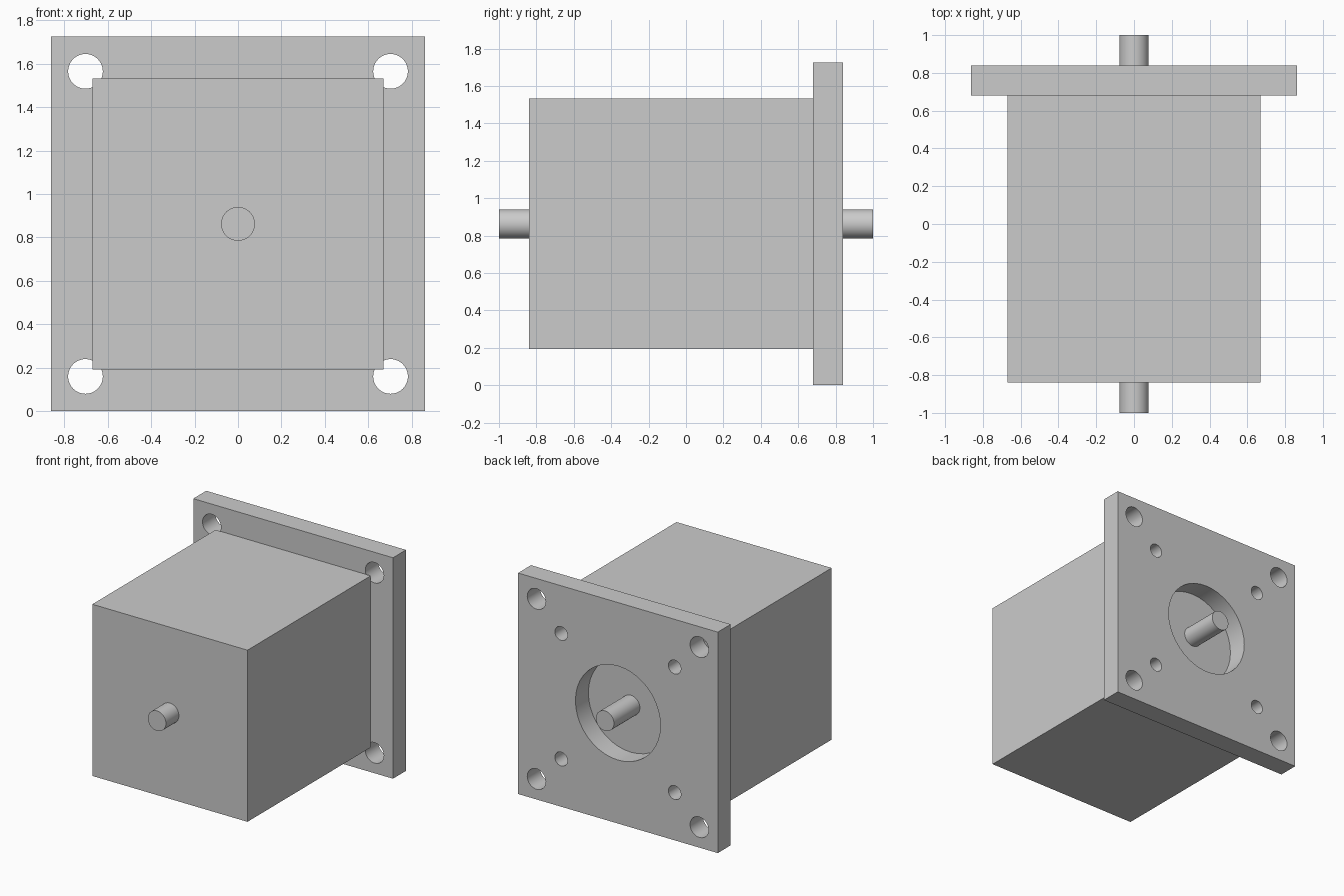
import bpy
from math import radians

if "Cube" in bpy.data.objects:
    bpy.data.objects.remove(bpy.data.objects["Cube"])

CZ = 0.8625            # height of the shaft axis
HALF_PLATE, HALF_BODY = 0.8625, 0.67
Y_FRONT, Y_FACE, Y_BACK = -0.84, 0.68, 0.84


def box(name, half, y0, y1):
    bpy.ops.mesh.primitive_cube_add(size=1, location=(0, (y0 + y1) / 2, CZ))
    ob = bpy.context.object
    ob.name = name
    ob.scale = (2 * half, y1 - y0, 2 * half)
    bpy.ops.object.transform_apply(location=False, rotation=False, scale=True)
    return ob


def rod(name, r, y0, y1, x=0, z=0):
    bpy.ops.mesh.primitive_cylinder_add(
        vertices=40, radius=r, depth=y1 - y0,
        location=(x, (y0 + y1) / 2, CZ + z), rotation=(radians(90), 0, 0))
    ob = bpy.context.object
    ob.name = name
    return ob


# Motor body and double-ended shaft
box("motor_body", HALF_BODY, Y_FRONT, Y_FACE)
shaft = rod("shaft", 0.078, -1, 1)

# Mounting plate, bored for the pilot, corner bolts and motor screws
plate = box("mounting_plate", HALF_PLATE, Y_FACE, Y_BACK)
cutters = [rod("pilot_cutter", 0.367, Y_FACE - 0.1, Y_BACK + 0.1)]
for offset, radius in ((0.703, 0.08), (0.49, 0.054)):
    for sx in (-1, 1):
        for sz in (-1, 1):
            cutters.append(rod("hole_cutter", radius, Y_FACE - 0.1, Y_BACK + 0.1,
                               sx * offset, sz * offset))

bpy.context.view_layer.objects.active = plate
for cutter in cutters:
    mod = plate.modifiers.new("hole", 'BOOLEAN')
    mod.operation = 'DIFFERENCE'
    mod.solver = 'EXACT'
    mod.object = cutter
    bpy.ops.object.modifier_apply(modifier=mod.name)
for cutter in cutters:
    bpy.data.objects.remove(cutter)

# Smooth round walls, sharp edges
for ob in (shaft, plate):
    bpy.ops.object.select_all(action='DESELECT')
    ob.select_set(True)
    bpy.context.view_layer.objects.active = ob
    bpy.ops.object.shade_smooth_by_angle(angle=radians(30))
